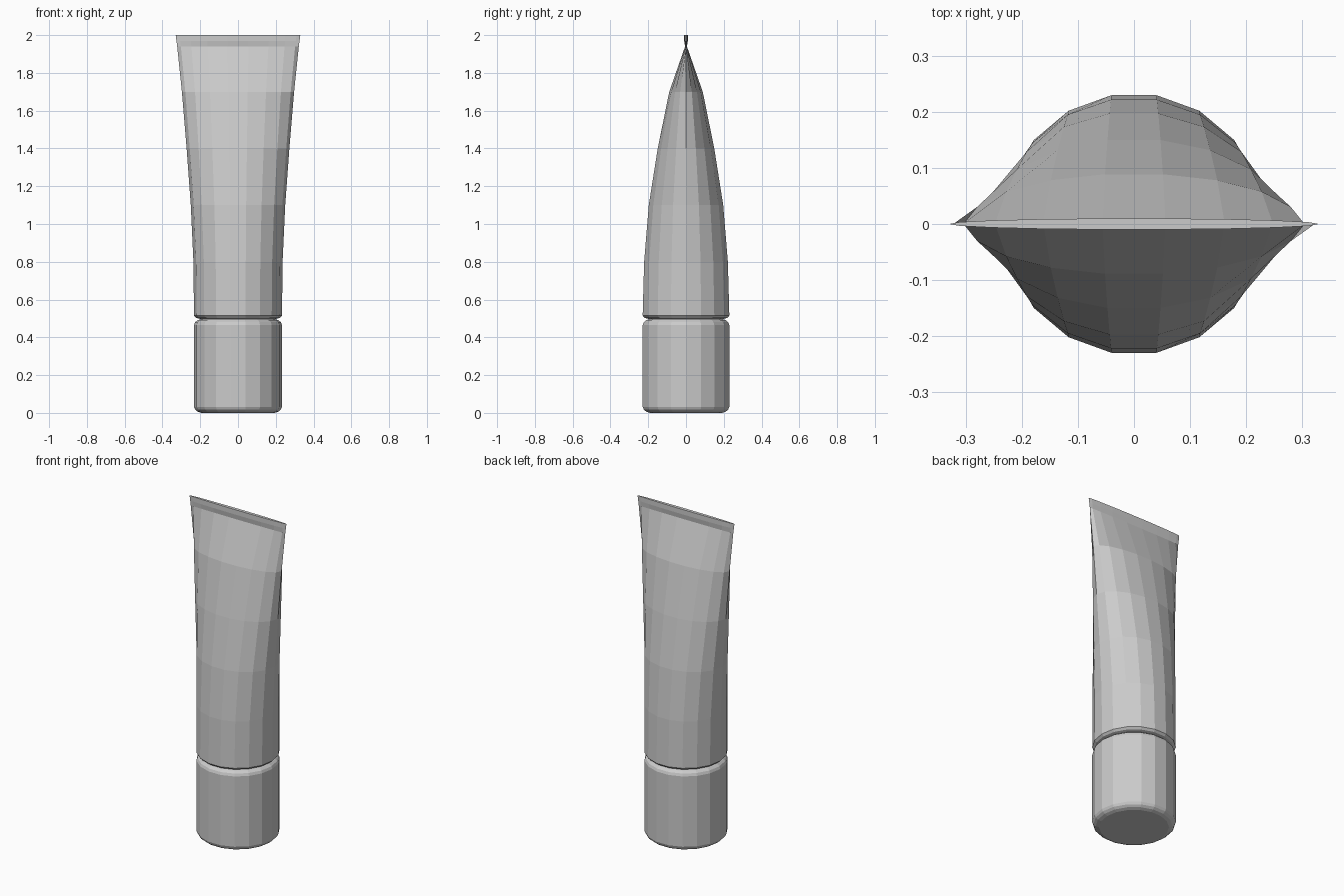
import bpy, bmesh, math

if "Cube" in bpy.data.objects:
    bpy.data.objects.remove(bpy.data.objects["Cube"])

SIDES = 18
R = 0.233


def loft(name, rings):
    """Skin elliptical rings given as (z, half width, half depth)."""
    bm = bmesh.new()
    loops = []
    for z, w, d in rings:
        loop = []
        for i in range(SIDES):
            a = 2 * math.pi * i / SIDES
            loop.append(bm.verts.new((w * math.cos(a), d * math.sin(a), z)))
        loops.append(loop)
    for lo, hi in zip(loops, loops[1:]):
        for i in range(SIDES):
            j = (i + 1) % SIDES
            bm.faces.new((lo[i], lo[j], hi[j], hi[i]))
    bm.faces.new(loops[0][::-1])
    bm.faces.new(loops[-1])
    bmesh.ops.recalc_face_normals(bm, faces=bm.faces)
    mesh = bpy.data.meshes.new(name)
    bm.to_mesh(mesh)
    bm.free()
    obj = bpy.data.objects.new(name, mesh)
    bpy.context.collection.objects.link(obj)
    return obj


# Screw cap the tube stands on, rounded at both rims
loft("cap", [(z, r, r) for z, r in (
    (0.0, 0.195), (0.007, 0.214), (0.018, 0.227), (0.032, R),
    (0.465, R), (0.48, 0.227), (0.491, 0.214), (0.497, 0.195))])

# Squeezable body: round at the shoulder, pressed flat at the crimped end
loft("tube_body", [
    (0.497, 0.20, 0.20), (0.503, 0.222, 0.222), (0.515, R, R),
    (0.80, 0.236, 0.225), (1.10, 0.25, 0.20), (1.40, 0.272, 0.152),
    (1.70, 0.297, 0.09), (1.94, 0.322, 0.005)])

# Flat crimped seal
loft("crimp_seal", [
    (1.94, 0.322, 0.005), (1.97, 0.326, 0.01), (2.0, 0.33, 0.01)])
